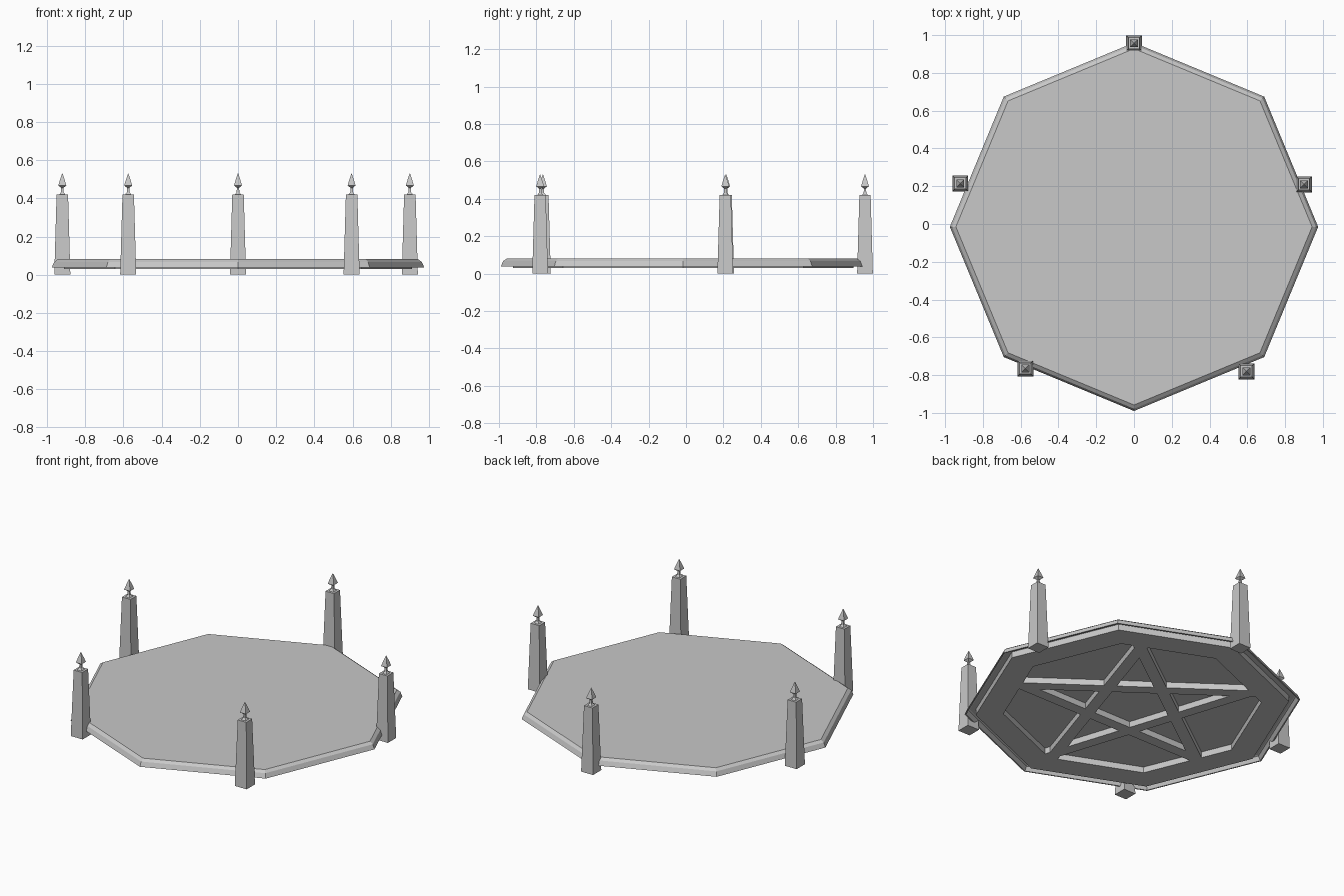
import bpy, bmesh, math
from mathutils import Vector

cube = bpy.data.objects.get("Cube")
if cube:
    bpy.data.objects.remove(cube, do_unlink=True)

CY = -0.015  # platform centre in y

stone = bpy.data.materials.new("stone_grey")
stone.use_nodes = True
GREY = (0.58, 0.58, 0.58, 1)
stone.diffuse_color = GREY
stone.node_tree.nodes["Principled BSDF"].inputs["Base Color"].default_value = GREY


def finish(bm, name, loc=(0, 0, 0)):
    bmesh.ops.recalc_face_normals(bm, faces=bm.faces[:])
    me = bpy.data.meshes.new(name)
    bm.to_mesh(me)
    bm.free()
    me.materials.append(stone)
    ob = bpy.data.objects.new(name, me)
    ob.location = loc
    bpy.context.collection.objects.link(ob)
    return ob


def ring(bm, radius, z, sides, turn=0.0):
    return [bm.verts.new((radius * math.cos(turn + math.tau * i / sides),
                          radius * math.sin(turn + math.tau * i / sides), z))
            for i in range(sides)]


def bridge(bm, a, b):
    n = len(a)
    return [bm.faces.new((a[i], a[(i + 1) % n], b[(i + 1) % n], b[i])) for i in range(n)]


def loft(bm, profile, sides, turn=0.0):
    """Stack rings of (radius, z) and cap both ends."""
    rings = [ring(bm, r, z, sides, turn) for r, z in profile]
    for a, b in zip(rings, rings[1:]):
        bridge(bm, a, b)
    bm.faces.new(rings[0])
    bm.faces.new(rings[-1])


# Octagonal platform: bevelled top with a thin downturned rim
bm = bmesh.new()
loft(bm, [(0.943, 0.081), (0.963, 0.067), (0.975, 0.038),
          (0.967, 0.038), (0.953, 0.064), (0.945, 0.068)], 8)
finish(bm, "platform", (0, CY, 0))

# Underside frame: octagonal ring with a five-pointed star of strips
STAR_DIST, HALF_W = 0.215, 0.035
normals = [Vector((math.cos(a), math.sin(a), 0))
           for a in (math.radians(-90 + 72 * k) for k in range(5))]
bm = bmesh.new()
outer = ring(bm, 0.91, 0.03, 8)
inner = ring(bm, 0.75, 0.03, 8)
band = bridge(bm, outer, inner)
bm.faces.new(inner)
for n in normals:
    for d in (STAR_DIST - HALF_W, STAR_DIST + HALF_W):
        centre = [f for f in bm.faces if f not in band]
        geom = set(centre)
        for f in centre:
            geom.update(f.edges)
            geom.update(f.verts)
        bmesh.ops.bisect_plane(bm, geom=list(geom), dist=1e-5, plane_co=n * d, plane_no=n)


def in_strip(p):
    return any(abs(p.dot(n) - STAR_DIST) < HALF_W for n in normals)


holes = [f for f in bm.faces
         if f not in band and not in_strip(f.calc_center_median())]
bmesh.ops.delete(bm, geom=holes, context='FACES')
bmesh.ops.recalc_face_normals(bm, faces=bm.faces[:])
up = bmesh.ops.extrude_face_region(bm, geom=bm.faces[:], use_keep_orig=True)
bmesh.ops.translate(bm, vec=(0, 0, 0.038),
                    verts=[v for v in up["geom"] if isinstance(v, bmesh.types.BMVert)])
bmesh.ops.dissolve_limit(bm, angle_limit=0.01, verts=bm.verts[:], edges=bm.edges[:])
finish(bm, "star_frame", (0, CY, 0))

# Tapered square pillars, each topped by a small spearhead finial
S2 = math.sqrt(2)
PILLAR = [(0.042, 0.0), (0.041, 0.035), (0.030, 0.42)]
FINIAL = [(0.016, 0.42), (0.007, 0.432), (0.006, 0.455), (0.021, 0.467),
          (0.012, 0.497), (0.001, 0.53)]
SPOTS = {"back": (0, 0.957), "left": (0.90, 0.21), "right": (-0.92, 0.215),
         "front_left": (0.595, -0.78), "front_right": (-0.575, -0.765)}
for place, (x, y) in SPOTS.items():
    for part, prof in (("pillar", PILLAR), ("finial", FINIAL)):
        bm = bmesh.new()
        loft(bm, [(h * S2, z) for h, z in prof], 4, math.pi / 4)
        finish(bm, f"{place}_{part}", (x, y, 0))
